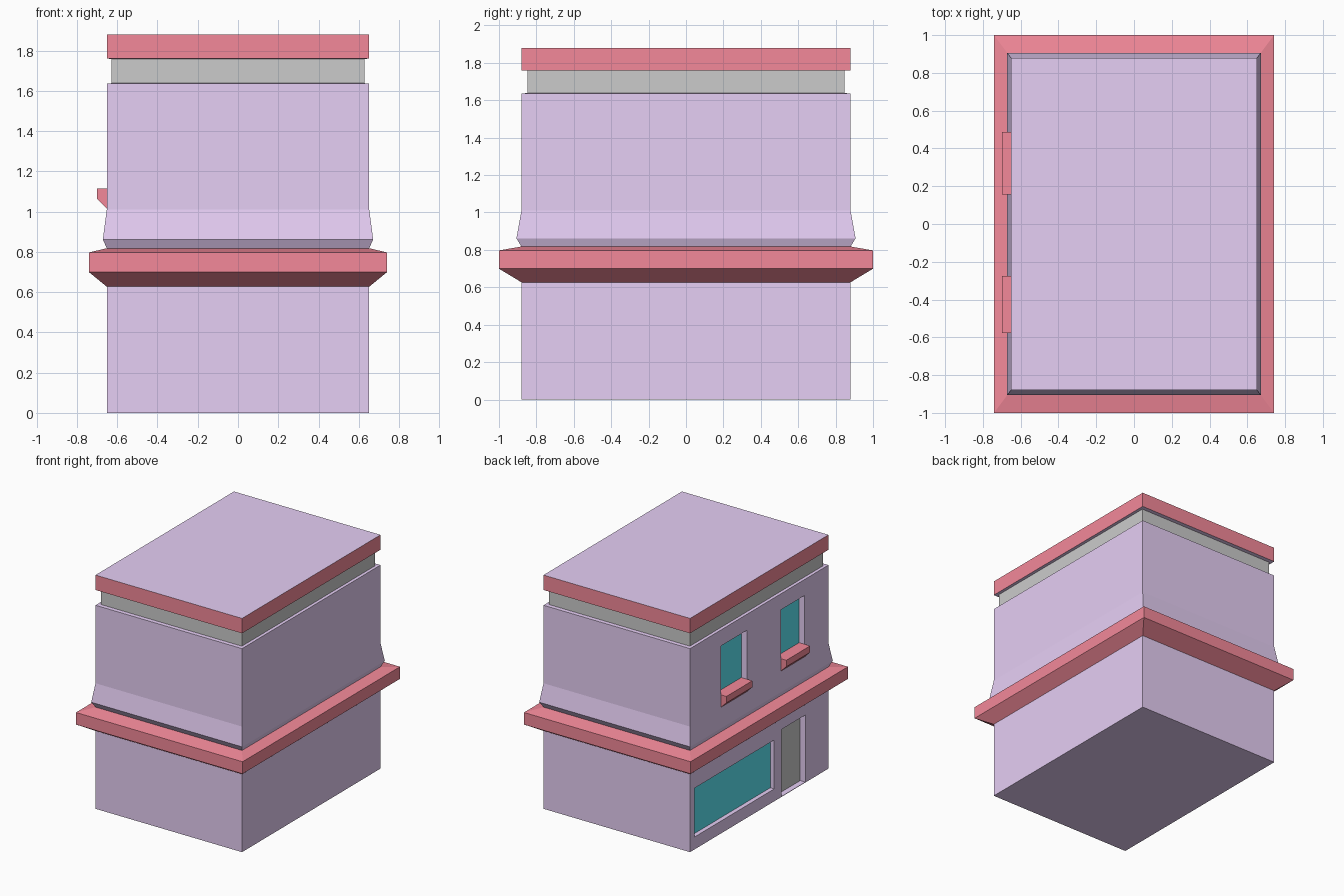
import bpy, bmesh

if "Cube" in bpy.data.objects:
    bpy.data.objects.remove(bpy.data.objects["Cube"])

HX, HY = 0.652, 0.88          # half size of the walls


def material(name, color=None):
    m = bpy.data.materials.new(name)
    if color:
        m.diffuse_color = (*color, 1)
    return m


MATS = [material("wall", (0.79, 0.62, 0.91)), material("trim", (0.9, 0.25, 0.32)),
        material("grey"), material("glass", (0.11, 0.81, 0.92))]
WALL, TRIM, GREY, GLASS = range(4)


def finish(bm, name):
    bmesh.ops.recalc_face_normals(bm, faces=bm.faces[:])
    me = bpy.data.meshes.new(name)
    bm.to_mesh(me)
    bm.free()
    for m in MATS:
        me.materials.append(m)
    ob = bpy.data.objects.new(name, me)
    bpy.context.collection.objects.link(ob)
    return ob


# Building shell: scaled rectangles stacked up, each with the colour of the strip above it
RINGS = [(1, 0, WALL), (1, 0.627, TRIM), (1.137, 0.70, TRIM), (1.137, 0.797, TRIM),
         (1, 0.818, WALL), (1.03, 0.862, WALL), (1, 1.01, WALL), (1, 1.637, WALL),
         (0.963, 1.638, GREY), (0.963, 1.759, WALL), (1, 1.76, TRIM), (1, 1.88, WALL)]
bm = bmesh.new()
loops = [[bm.verts.new((sx * HX * s, sy * HY * s, z))
          for sx, sy in ((-1, -1), (1, -1), (1, 1), (-1, 1))] for s, z, _ in RINGS]
for a, b, ring in zip(loops, loops[1:], RINGS):
    for i in range(4):
        j = (i + 1) % 4
        bm.faces.new((a[i], a[j], b[j], b[i])).material_index = ring[2]
bm.faces.new(loops[0][::-1])
bm.faces.new(loops[-1])
building = finish(bm, "building")


# Recessed openings in the left wall: the cutter's inner face becomes the pane
def cut_opening(name, y0, y1, z0, z1, depth, pane, floor=WALL):
    bm = bmesh.new()
    bmesh.ops.create_cube(bm, size=1)
    x0, x1 = -0.8, -HX + depth
    bmesh.ops.scale(bm, vec=(x1 - x0, y1 - y0, z1 - z0), verts=bm.verts[:])
    bmesh.ops.translate(bm, vec=((x0 + x1) / 2, (y0 + y1) / 2, (z0 + z1) / 2), verts=bm.verts[:])
    bm.normal_update()
    for f in bm.faces:
        if f.normal.x > 0.9:
            f.material_index = pane
        elif f.normal.z < -0.9:
            f.material_index = floor
    cutter = finish(bm, name + "_cutter")
    cutter.hide_render = True
    mod = building.modifiers.new(name, 'BOOLEAN')
    mod.operation, mod.solver, mod.object = 'DIFFERENCE', 'EXACT', cutter
    bpy.context.view_layer.objects.active = building
    bpy.ops.object.modifier_apply(modifier=name)
    bpy.data.objects.remove(cutter)


# Sill: angled bracket profile extruded along y
def sill(name, y0, y1):
    bm = bmesh.new()
    prof = [(-HX, 1.015), (-0.70, 1.063), (-0.70, 1.115), (-HX, 1.115)]
    face = bm.faces.new([bm.verts.new((x, y0, z)) for x, z in prof])
    new = bmesh.ops.extrude_face_region(bm, geom=[face])["geom"]
    bmesh.ops.translate(bm, vec=(0, y1 - y0, 0),
                        verts=[g for g in new if isinstance(g, bmesh.types.BMVert)])
    for f in bm.faces:
        f.material_index = TRIM
    finish(bm, name)


cut_opening("shop_window", -0.19, 0.825, 0.10, 0.493, 0.035, GLASS)
cut_opening("door", -0.585, -0.28, 0.004, 0.543, 0.045, GREY)
for side, y0, y1 in (("rear", 0.157, 0.487), ("front", -0.578, -0.275)):
    cut_opening(side + "_window", y0, y1, 1.115, 1.508, 0.05, GLASS, TRIM)
    sill(side + "_window_sill", y0, y1)

for m in bpy.data.materials:
    if m.users and not m.is_grease_pencil:
        m.use_nodes = True
        m.node_tree.nodes["Principled BSDF"].inputs["Base Color"].default_value = m.diffuse_color
